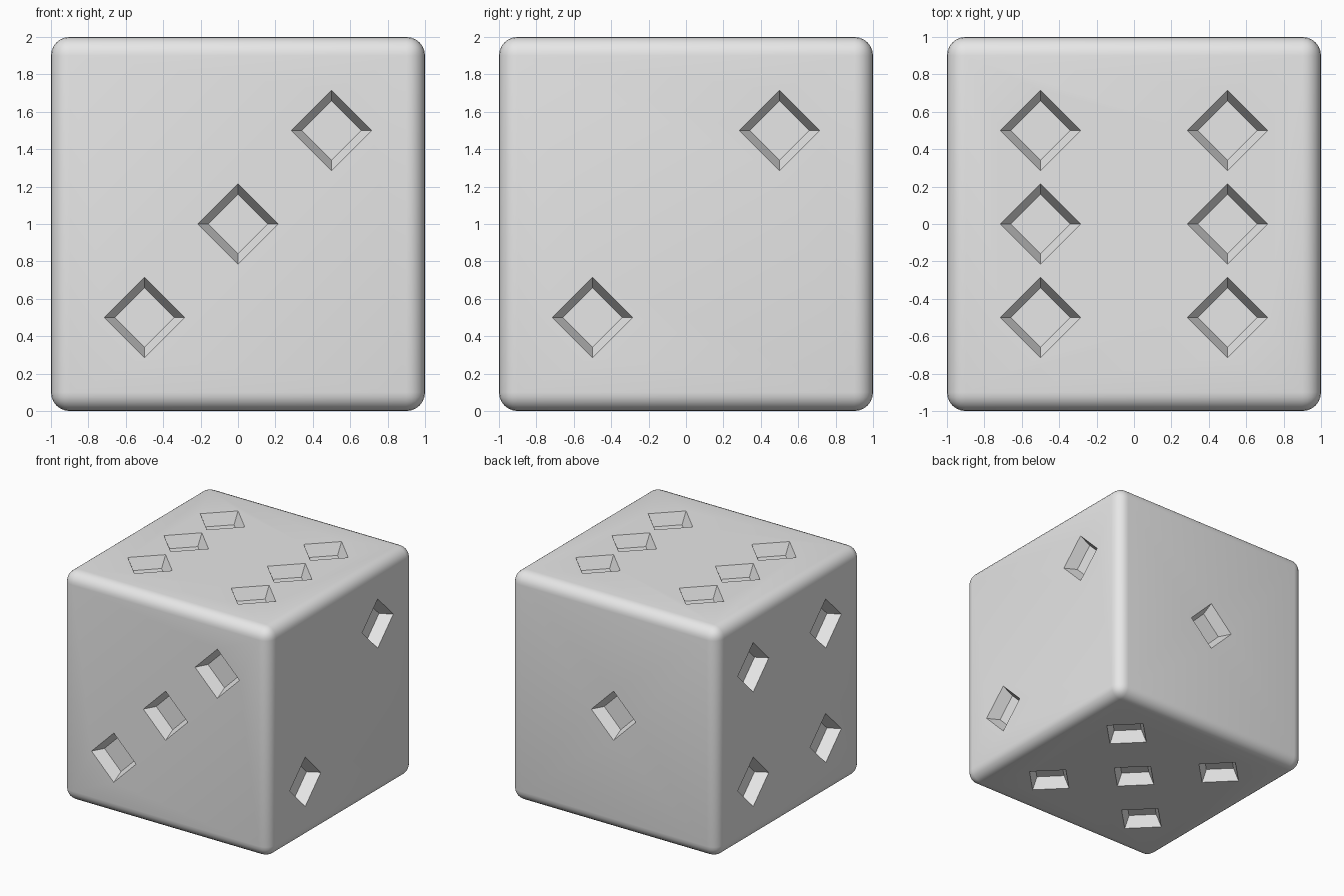
import bpy, bmesh
from mathutils import Vector, Matrix

if "Cube" in bpy.data.objects:
    bpy.data.objects.remove(bpy.data.objects["Cube"])

EDGE = 0.1       # rounding radius
DEPTH = 0.1      # pit depth
R_TOP, R_FLOOR = 0.215, 0.16

def make_object(name, bm):
    me = bpy.data.meshes.new(name)
    bm.to_mesh(me)
    bm.free()
    ob = bpy.data.objects.new(name, me)
    bpy.context.collection.objects.link(ob)
    return ob

# Rounded cube body
bm = bmesh.new()
bmesh.ops.create_cube(bm, size=2, matrix=Matrix.Translation((0, 0, 1)))
bmesh.ops.bevel(bm, geom=bm.edges[:], offset=EDGE, segments=6, profile=0.5, affect='EDGES')
die = make_object("die_body", bm)

grey = bpy.data.materials.new("light_grey")
grey.diffuse_color = (0.8, 0.8, 0.8, 1)
grey.use_nodes = True
grey.node_tree.nodes["Principled BSDF"].inputs["Base Color"].default_value = grey.diffuse_color
die.data.materials.append(grey)

# Pip layouts: outward normal, in-face axes u and v, pip positions
X, Y, Z = Vector((1, 0, 0)), Vector((0, 1, 0)), Vector((0, 0, 1))
h = 0.5
corners = [(a, b) for a in (-h, h) for b in (-h, h)]
faces = [
    (-Y, X, Z, [(-h, -h), (0, 0), (h, h)]),         # front: three
    (X, Y, Z, [(-h, -h), (h, h)]),                  # right: two
    (Z, X, Y, corners + [(-h, 0), (h, 0)]),         # top: six
    (Y, X, Z, [(0, 0)]),                            # back: one
    (-X, Y, Z, corners),                            # left: four
    (-Z, X, Y, corners + [(0, 0)]),                 # bottom: five
]

# Four-sided tapered cutters, centred on each face surface
bm = bmesh.new()
for n, u, v, pips in faces:
    rot = n.to_track_quat('Z', 'Y').to_matrix().to_4x4()
    for a, b in pips:
        pos = Z + n + u * a + v * b
        bmesh.ops.create_cone(bm, cap_ends=True, segments=4, radius1=R_FLOOR,
                              radius2=2 * R_TOP - R_FLOOR, depth=2 * DEPTH,
                              matrix=Matrix.Translation(pos) @ rot)
bmesh.ops.recalc_face_normals(bm, faces=bm.faces[:])
cutter = make_object("pip_cutter", bm)
cutter.data.materials.append(grey)
cutter.hide_render = True

# Carve the pits, then drop the cutter
mod = die.modifiers.new("pips", 'BOOLEAN')
mod.operation = 'DIFFERENCE'
mod.solver = 'EXACT'
mod.object = cutter
bpy.context.view_layer.objects.active = die
die.select_set(True)
bpy.ops.object.modifier_apply(modifier=mod.name)
bpy.data.objects.remove(cutter)
bpy.ops.object.shade_smooth_by_angle(angle=0.5)
